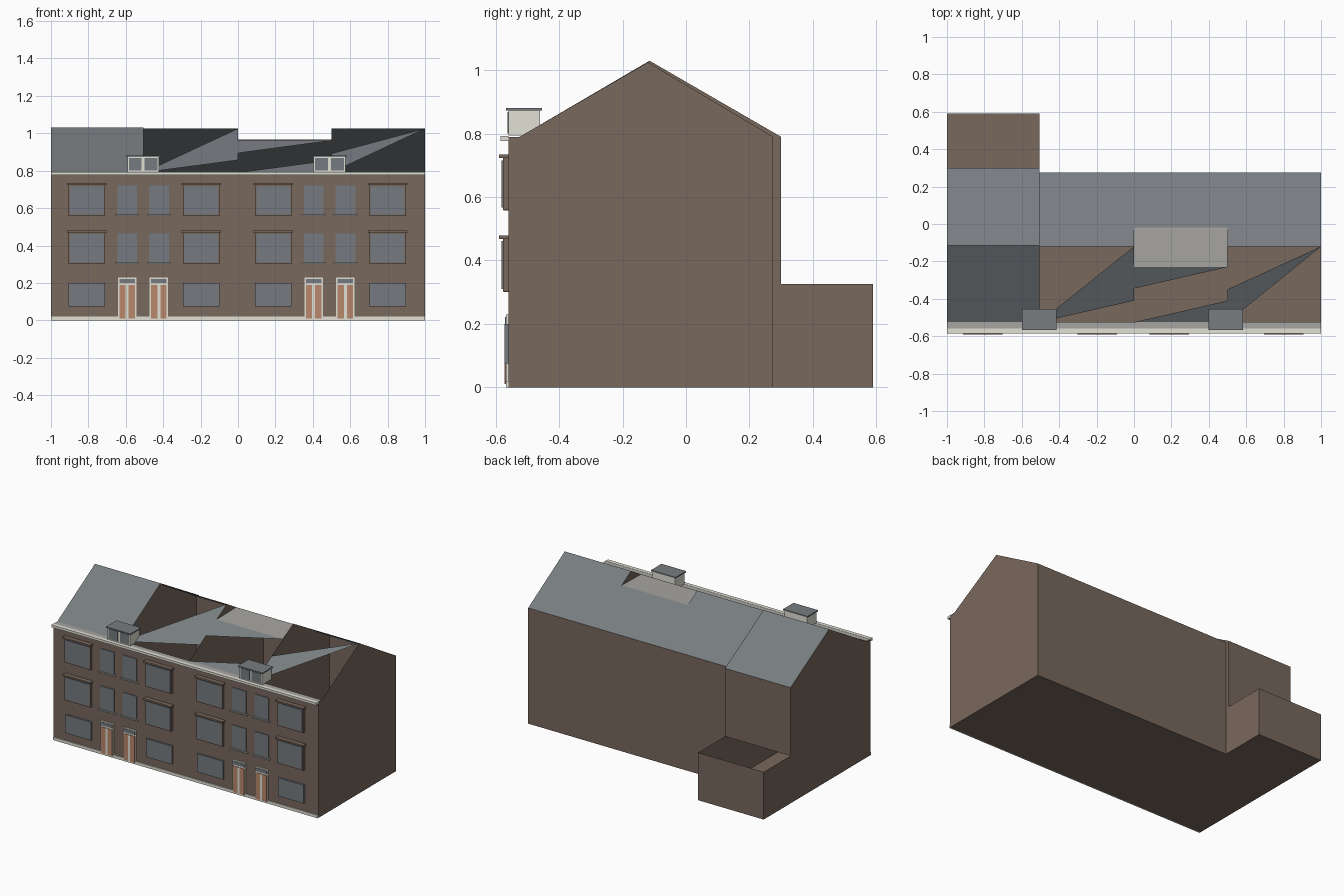
import bpy, bmesh

if "Cube" in bpy.data.objects:
    bpy.data.objects.remove(bpy.data.objects["Cube"])


def material(name, r, g, b):
    # sRGB 0-255 to linear
    m = bpy.data.materials.new(name)
    m.diffuse_color = [((c / 255 + 0.055) / 1.055) ** 2.4 for c in (r, g, b)] + [1]
    m.use_nodes = True
    m.node_tree.nodes["Principled BSDF"].inputs["Base Color"].default_value = m.diffuse_color
    return m


BRICK = material("brick brown", 121, 104, 93)
SLATE = material("slate grey", 120, 125, 129)
LEAD = material("light grey", 168, 166, 162)
CREAM = material("cream stone", 226, 225, 214)
DOOR = material("door orange brown", 186, 136, 108)
GLASS = material("window grey", 118, 122, 128)


def finish(name, bm, mat):
    me = bpy.data.meshes.new(name)
    bm.to_mesh(me)
    bm.free()
    me.materials.append(mat)
    ob = bpy.data.objects.new(name, me)
    bpy.context.collection.objects.link(ob)


def sheets(name, mat, polys):
    # thin surfaces, one polygon each
    bm = bmesh.new()
    for poly in polys:
        bm.faces.new([bm.verts.new(p) for p in poly])
    finish(name, bm, mat)


def boxes(name, mat, items):
    # each item is x0, x1, y0, y1, z0, z1
    bm = bmesh.new()
    for x0, x1, y0, y1, z0, z1 in items:
        for v in bmesh.ops.create_cube(bm, size=1)["verts"]:
            v.co = (x0 if v.co.x < 0 else x1, y0 if v.co.y < 0 else y1, z0 if v.co.z < 0 else z1)
    finish(name, bm, mat)


FRONT, EAVE, EZ = -0.56, -0.525, 0.79
PARTY = -0.505                      # wall between the end house and the terrace
LB, LR, LZ = 0.30, -0.115, 1.03     # end house: back, ridge y, ridge z
RB, RR, RZ = 0.275, -0.12, 1.025    # terrace: back, ridge y, ridge z
AB, AZ = 0.59, 0.325                # yard back and height


def gable(x, back, ry, rz):
    return [(x, FRONT, 0), (x, back, 0), (x, back, EZ), (x, ry, rz), (x, EAVE, EZ), (x, FRONT, EZ)]


def side(x, y0, y1, z0, z1):
    return [(x, y0, z0), (x, y1, z0), (x, y1, z1), (x, y0, z1)]


def wall(x0, x1, y, z0, z1):
    return [(x0, y, z0), (x1, y, z0), (x1, y, z1), (x0, y, z1)]


def flat(x0, x1, y0, y1, z):
    return [(x0, y0, z), (x1, y0, z), (x1, y1, z), (x0, y1, z)]


# Shell walls, with an open passage from the end house into the yard
sheets("front_wall", BRICK, [wall(-1, 1, FRONT, 0, EZ)])
sheets("back_walls", BRICK, [wall(1, PARTY, RB, 0, EZ), wall(PARTY, -1, LB, AZ, EZ)])
sheets("end_gables", BRICK, [gable(-1, LB, LR, LZ)[::-1], gable(1, RB, RR, RZ)])
sheets("party_walls", BRICK, [gable(PARTY, LB, LR, LZ), gable(0, RB, RR, RZ), gable(0.5, RB, RR, RZ)])
sheets("yard_walls", BRICK, [side(-1, LB, AB, 0, AZ)[::-1], side(PARTY, LB, AB, 0, AZ),
                             wall(PARTY, -1, AB, 0, AZ)])
sheets("floor", BRICK, [flat(-1, PARTY, FRONT, AB, 0)[::-1], flat(PARTY, 1, FRONT, RB, 0)[::-1]])


# Roof planes
def front_z(y):
    return EZ + (y - EAVE) * (RZ - EZ) / (RR - EAVE)


def back_z(y):
    return RZ - (y - RR) * (RZ - EZ) / (RB - RR)


def back_slope(x0, x1, y0):
    return [(x1, y0, back_z(y0)), (x1, RB, EZ), (x0, RB, EZ), (x0, y0, back_z(y0))]


def on_front(*pts):
    return [(x, y, front_z(y)) for x, y in pts]


sheets("end_house_roof", SLATE, [
    [(-1, EAVE, EZ), (PARTY, EAVE, EZ), (PARTY, LR, LZ), (-1, LR, LZ)],
    [(PARTY, LR, LZ), (PARTY, LB, EZ), (-1, LB, EZ), (-1, LR, LZ)]])
sheets("terrace_back_roof", SLATE, [back_slope(PARTY, 0, RR), back_slope(0, 0.5, -0.02),
                                    back_slope(0.5, 1, RR)])
# Broken front slope: only triangular pieces remain
sheets("terrace_front_roof", SLATE, [
    on_front((PARTY, EAVE), (0, -0.41), (0, RR)),
    on_front((0, -0.345), (0.5, -0.23), (0, -0.23)),
    on_front((0, EAVE), (0.5, EAVE), (0.5, -0.41)),
    on_front((0.5, EAVE), (1, RR), (0.5, -0.35))])
sheets("flat_roof", LEAD, [[(0, -0.23, front_z(-0.23)), (0.5, -0.23, front_z(-0.23)),
                            (0.5, -0.02, back_z(-0.02)), (0, -0.02, back_z(-0.02))]])
sheets("gutter_strip", LEAD, [flat(-1, 1, FRONT, EAVE, EZ + 0.002)])

# Long stone bands
boxes("cornice", CREAM, [(-1, 1, -0.585, FRONT, 0.777, 0.793)])
boxes("plinth", CREAM, [(-1, 1, -0.568, FRONT, 0, 0.02)])

# Facade parts, repeated for both halves
WIDE = ((-0.905, -0.71), (-0.295, -0.10))
NARROW = ((-0.645, -0.54), (-0.475, -0.37))
ROWS = ((0.565, 0.72), (0.308, 0.465))
frames, lintels, wide_glass, narrow_glass, sills, low = [], [], [], [], [], []
surround, leaves, strips, transoms = [], [], [], []
dormer, dormer_roof, dormer_glass = [], [], []
for s in (0, 0.997):
    for z0, z1 in ROWS:
        for a, b in WIDE:
            a, b = a + s, b + s
            frames += [(a, b, -0.578, FRONT, z0 - 0.006, z1 + 0.003)]
            wide_glass += [(a + 0.006, b - 0.006, -0.582, -0.578, z0 + 0.002, z1 - 0.004)]
            lintels += [(a - 0.008, b + 0.008, -0.59, FRONT, z1 + 0.003, z1 + 0.014)]
        for a, b in NARROW:
            a, b = a + s, b + s
            narrow_glass += [(a, b, -0.566, FRONT, z0, z1)]
            sills += [(a - 0.012, b + 0.012, -0.575, FRONT, z0 - 0.008, z0)]
    for a, b in WIDE:
        low += [(a + s, b + s, -0.572, FRONT, 0.075, 0.20)]
    for a, b in ((-0.642, -0.543), (-0.472, -0.373)):
        a, b = a + s, b + s
        c = (a + b) / 2
        surround += [(a, b, -0.568, FRONT, 0, 0.23)]
        leaves += [(a + 0.008, b - 0.008, -0.571, -0.568, 0.01, 0.19)]
        strips += [(c - 0.008, c + 0.008, -0.573, -0.571, 0.01, 0.19)]
        transoms += [(a + 0.008, b - 0.008, -0.571, -0.568, 0.20, 0.222)]
    a, b = -0.592 + s, -0.422 + s
    c = (a + b) / 2
    dormer += [(a, b, -0.56, -0.46, EZ + 0.004, 0.873)]
    dormer_roof += [(a - 0.008, b + 0.008, -0.568, -0.455, 0.873, 0.881)]
    dormer_glass += [(a + 0.008, c - 0.008, -0.563, -0.56, 0.80, 0.868),
                     (c + 0.008, b - 0.008, -0.563, -0.56, 0.80, 0.868)]

boxes("wide_window_frames", BRICK, frames)
boxes("wide_window_panes", GLASS, wide_glass)
boxes("wide_window_lintels", BRICK, lintels)
boxes("narrow_window_panes", GLASS, narrow_glass)
boxes("narrow_window_sills", LEAD, sills)
boxes("ground_floor_panes", GLASS, low)
boxes("door_surrounds", CREAM, surround)
boxes("door_leaves", DOOR, leaves)
boxes("door_centre_strips", CREAM, strips)
boxes("door_transoms", GLASS, transoms)
boxes("dormer_bodies", CREAM, dormer)
boxes("dormer_roofs", SLATE, dormer_roof)
boxes("dormer_panes", GLASS, dormer_glass)
